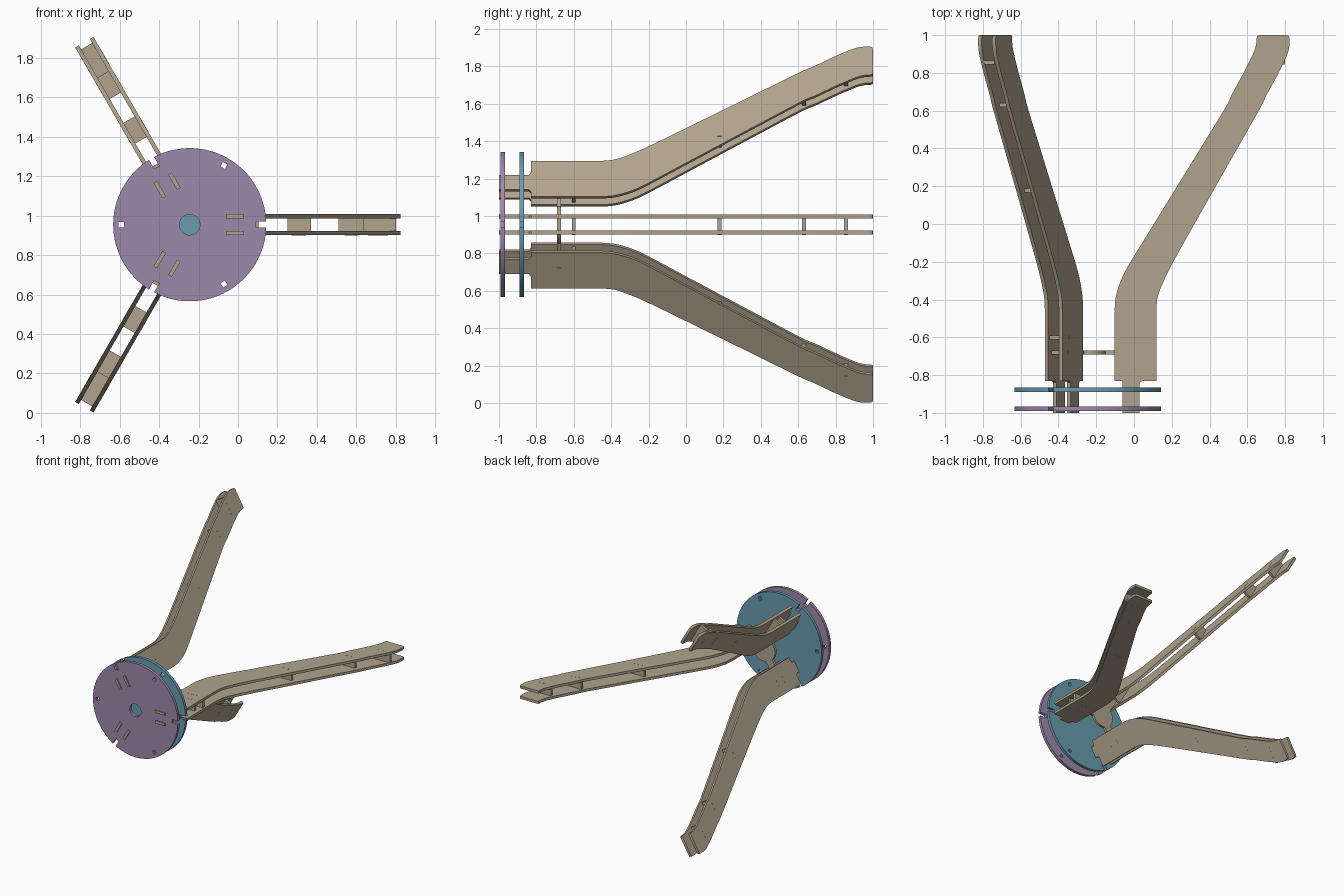
import bpy, bmesh
from math import sin, cos, pi, radians, asin
from mathutils import Matrix, Vector

if "Cube" in bpy.data.objects:
    bpy.data.objects.remove(bpy.data.objects["Cube"])

CX, CZ = -0.2447, 0.954           # hub axis, running along y
AXIS = Matrix.Translation((CX, 0, CZ))
STAND = Matrix.Rotation(pi / 2, 4, 'X')   # turns an xy profile to face the front
IN, OUT = 0.0325, 0.0535          # inner / outer faces of an arm's plate pair


def material(name, rgb):
    m = bpy.data.materials.new(name)
    m.diffuse_color = (*rgb, 1)
    m.use_nodes = True
    m.node_tree.nodes["Principled BSDF"].inputs["Base Color"].default_value = m.diffuse_color
    return m


TAN = material("tan_board", (0.44, 0.37, 0.27))
PURPLE = material("purple_board", (0.34, 0.25, 0.40))
BLUE = material("blue_board", (0.14, 0.33, 0.43))


def board(name, loops, thick, matrix, mat):
    """Flat sheet cut from closed outlines; inner outlines become holes."""
    cu = bpy.data.curves.new(name, 'CURVE')
    cu.dimensions, cu.fill_mode, cu.extrude = '2D', 'BOTH', thick / 2
    for pts in loops:
        s = cu.splines.new('POLY')
        s.points.add(len(pts) - 1)
        for p, (x, y) in zip(s.points, pts):
            p.co = (x, y, 0, 1)
        s.use_cyclic_u = True
    tmp = bpy.data.objects.new(name + "_outline", cu)
    bpy.context.collection.objects.link(tmp)
    dg = bpy.context.evaluated_depsgraph_get()
    me = bpy.data.meshes.new_from_object(tmp.evaluated_get(dg))
    bpy.data.objects.remove(tmp)
    bm = bmesh.new()
    bm.from_mesh(me)
    bmesh.ops.remove_doubles(bm, verts=bm.verts, dist=1e-5)
    bmesh.ops.recalc_face_normals(bm, faces=bm.faces)
    bm.to_mesh(me)
    bm.free()
    me.materials.clear()
    me.materials.append(mat)
    ob = bpy.data.objects.new(name, me)
    ob.matrix_world = matrix
    bpy.context.collection.objects.link(ob)
    bpy.ops.object.select_all(action='DESELECT')
    ob.select_set(True)
    bpy.context.view_layer.objects.active = ob
    bpy.ops.object.shade_smooth_by_angle(angle=radians(30))
    return ob


def smooth(pts, n=4):
    """Catmull-Rom curve through the points."""
    v = [Vector(p) for p in pts]
    v = [2 * v[0] - v[1]] + v + [2 * v[-1] - v[-2]]
    out = []
    for a, b, c, d in zip(v, v[1:], v[2:], v[3:]):
        for i in range(n):
            t = i / n
            out.append(0.5 * (2 * b + (c - a) * t + (2 * a - 5 * b + 4 * c - d) * t * t
                              + (3 * b - a - 3 * c + d) * t ** 3))
    return [tuple(p) for p in out] + [tuple(v[-2])]


def spin(pts, a):
    return [(x * cos(a) - y * sin(a), x * sin(a) + y * cos(a)) for x, y in pts]


def arc(r, a0, a1, n):
    return [(r * cos(a0 + (a1 - a0) * i / n), r * sin(a0 + (a1 - a0) * i / n)) for i in range(n + 1)]


THIRDS = [0, 2 * pi / 3, 4 * pi / 3]

# Round end discs: edge notches in line with the arms, square holes between
R, w = 0.388, 0.015
na = asin(w / R)
rim, squares = [], []
for a in THIRDS:
    rim += spin([(0.335, -w), (0.335, w)] + arc(R, na, 2 * pi / 3 - na, 32), a)
    squares.append(spin([(0.334, -0.013), (0.36, -0.013), (0.36, 0.013), (0.334, 0.013)], a + pi / 3))
# start each notch from its outer corner so the outline closes cleanly
hub_hole = arc(0.052, 0, 2 * pi, 32)[:-1]
board("front_disc", [rim, *squares, hub_hole], 0.024,
      AXIS @ Matrix.Translation((0, -0.979, 0)) @ STAND, PURPLE)
board("rear_disc", [rim, *squares], 0.024,
      AXIS @ Matrix.Translation((0, -0.878, 0)) @ STAND, BLUE)

# Bent arm plate outline, read in world x then shifted to the hub axis
outer = smooth([(.118, -.45), (.127, -.38), (.158, -.3), (.208, -.2), (.32, 0), (.49, .3), (.666, .61),
                (.70, .68), (.755, .78), (.795, .86), (.816, .91), (.823, .95), (.823, .985)])
inner = smooth([(-.1025, -.45), (-.095, -.38), (-.066, -.29), (-.018, -.2), (.105, 0), (.29, .3), (.48, .61),
                (.52, .69), (.58, .80), (.615, .87), (.638, .92), (.648, .96), (.65, .99)])
plate = ([(-.06, -1), (.03, -1), (.03, -.84), (.045, -.83), (.118, -.83)] + outer
         + [(.819, .996), (.808, 1), (.66, 1), (.653, .997)] + inner[::-1]
         + [(-.1025, -.83), (-.07, -.83), (-.06, -.84)])
plate = [(x - CX, y) for x, y in plate]

# Spacers: y position, inner end, outer end, tab start, tab end
SPACERS = [(.855, .63, .80, .66, .76), (.63, .51, .635, .54, .61),
           (.178, .25, .37, .27, .345), (-.6, -.09, .105, -.03, .045)]
T = OUT + 0.0006                  # tabs sit just proud of the plates

for k, a in enumerate(THIRDS):
    turn = AXIS @ Matrix.Rotation(a, 4, 'Y')
    for side in (-1, 1):
        z = side * (IN + OUT) / 2
        board(f"arm_{k + 1}_plate", [plate], OUT - IN, turn @ Matrix.Translation((0, 0, z)), TAN)
    for y, x0, x1, t0, t1 in SPACERS:
        half = [(x0, IN), (t0, IN), (t0, T), (t1, T), (t1, IN), (x1, IN)]
        prof = half + [(x, -h) for x, h in reversed(half)]
        prof = [(x - CX, h) for x, h in prof]
        board(f"arm_{k + 1}_spacer", [prof], 0.021,
              turn @ Matrix.Translation((0, y, 0)) @ STAND, TAN)

# Three-way brace tying the arms together behind the discs
limb = [(.235, IN), (.235, T), (.30, T), (.30, IN), (.33, IN)]
lower = [(x, -h) for x, h in limb]
ba = asin(IN / 0.1)
brace = []
for a in THIRDS:
    brace += spin(lower + limb[::-1] + arc(0.1, ba, 2 * pi / 3 - ba, 12), a)
board("centre_brace", [brace], 0.021, AXIS @ Matrix.Translation((0, -.68, 0)) @ STAND, TAN)
